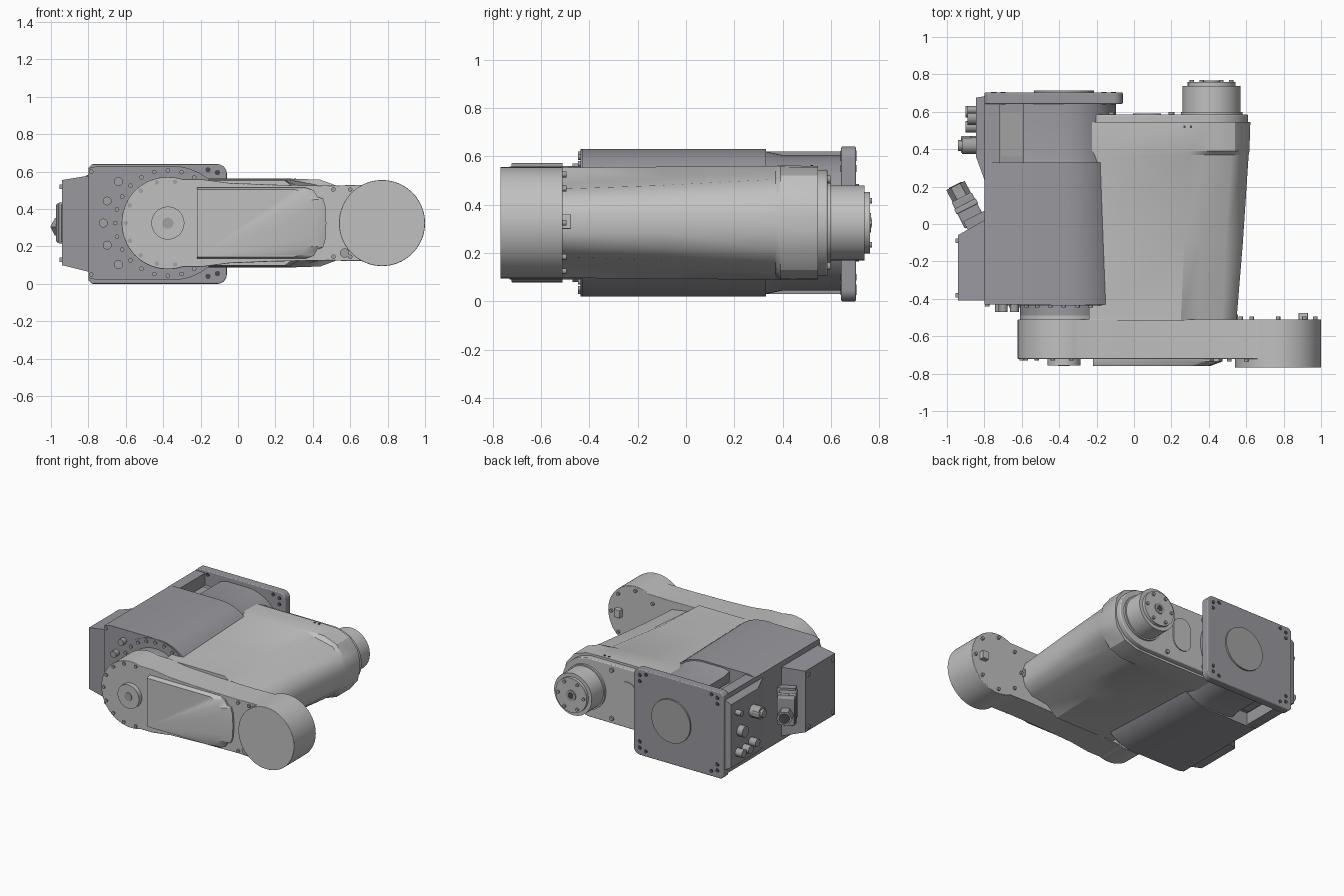
import bpy, bmesh
from math import sin, cos, pi, radians
from mathutils import Vector, Matrix

if "Cube" in bpy.data.objects:
    bpy.data.objects.remove(bpy.data.objects["Cube"])


def material(name, rgb):
    m = bpy.data.materials.new(name)
    m.use_nodes = True
    m.diffuse_color = (*rgb, 1)
    m.node_tree.nodes["Principled BSDF"].inputs["Base Color"].default_value = (*rgb, 1)
    return m


LIGHT = material("light grey", (0.53, 0.53, 0.53))
DARK = material("slate grey", (0.32, 0.315, 0.345))
METAL = material("bolt grey", (0.36, 0.36, 0.37))
HOLE = material("dark hole", (0.07, 0.07, 0.075))

CZ = 0.325      # height of every joint axis
HUB = -0.375    # x of the base joint
TIP = 0.77      # x of the elbow joint
WRIST = 0.415   # x of the wrist joint


def finish(name, bm, mat, bevel=0.0):
    bmesh.ops.recalc_face_normals(bm, faces=bm.faces[:])
    me = bpy.data.meshes.new(name)
    bm.to_mesh(me)
    bm.free()
    ob = bpy.data.objects.new(name, me)
    bpy.context.collection.objects.link(ob)
    me.materials.append(mat)
    if bevel:
        mod = ob.modifiers.new("soft edges", "BEVEL")
        mod.width, mod.segments, mod.limit_method = bevel, 3, "ANGLE"
        mod.angle_limit = radians(40)
    bpy.ops.object.select_all(action="DESELECT")
    ob.select_set(True)
    bpy.context.view_layer.objects.active = ob
    bpy.ops.object.shade_smooth_by_angle(angle=radians(32))
    return ob


def loft(name, rings, mat, bevel=0.0):
    """Skin matching rings of points and cap both ends."""
    bm = bmesh.new()
    loops = [[bm.verts.new(p) for p in ring] for ring in rings]
    n = len(loops[0])
    for a, b in zip(loops, loops[1:]):
        for i in range(n):
            j = (i + 1) % n
            bm.faces.new((a[i], a[j], b[j], b[i]))
    bm.faces.new(loops[0])
    bm.faces.new(loops[-1])
    return finish(name, bm, mat, bevel)


def prism(name, outline, y0, y1, mat, bevel=0.0):
    return loft(name, [[(x, y, z) for x, z in outline] for y in (y0, y1)], mat, bevel)


def arc(cx, r, a0, a1, n, cz=CZ):
    return [(cx + r * cos(radians(a0 + (a1 - a0) * i / n)),
             cz + r * sin(radians(a0 + (a1 - a0) * i / n))) for i in range(n + 1)]


def disc(name, x, z, r, y0, y1, mat, n=64, bevel=0.0):
    return prism(name, arc(x, r, 0, 360 - 360 / n, n - 1, z), y0, y1, mat, bevel)


def box(name, lo, hi, mat, bevel=0.0):
    (x0, y0, z0), (x1, y1, z1) = lo, hi
    return prism(name, [(x0, z0), (x1, z0), (x1, z1), (x0, z1)], y0, y1, mat, bevel)


def mirrored(half):
    """Close an upper half of (x, offset) pairs with its lower mirror image."""
    return [(x, CZ + d) for x, d in half] + [(x, CZ - d) for x, d in reversed(half) if d > 0]


def bolt_ring(name, x, r, y0, y1, size, angles, mat=METAL):
    for a in angles:
        disc(name, x + r * cos(radians(a)), CZ + r * sin(radians(a)), size, y0, y1, mat, 12)


# Base housing: square on its left, round about the joint on its right
def housing(left, r, grow=0.0):
    return [(left, CZ + r - 0.012), (left + 0.05, CZ + r)] + arc(HUB + grow, r, 90, -90, 40) \
        + [(left + 0.05, CZ - r), (left, CZ - r + 0.012)]


loft("base_housing", [[(x, y, z) for x, z in housing(-0.8, 0.305, g)]
                      for y, g in ((-0.43, 0.022), (0.33, 0.0))], DARK)
loft("base_neck", [[(x, y, z) for x, z in housing(left, r)]
                   for y, left, r in ((0.29, -0.59, 0.304), (0.4, -0.59, 0.28), (0.65, -0.59, 0.28))], DARK)
box("recess_core", (-0.74, 0.3, 0.12), (-0.55, 0.65, 0.53), DARK)
box("recess_side_wall", (-0.8, 0.32, 0.03), (-0.72, 0.65, 0.62), DARK)
for z0, z1 in ((0.113, 0.121), (0.529, 0.537)):
    box("recess_cover_plate", (-0.71, 0.36, z0), (-0.6, 0.6, z1), METAL)

# Mounting plate with rounded outer corners, centre cover and fixing holes
corner = 0.05
plate = [(-0.8, 0.62), (-0.78, 0.64)] + arc(-0.06 - corner, corner, 90, 0, 8, 0.64 - corner) \
    + arc(-0.06 - corner, corner, 0, -90, 8, corner) + [(-0.78, 0.0), (-0.8, 0.02)]
prism("mounting_plate", plate, 0.642, 0.703, DARK, 0.006)
disc("plate_cover", HUB, CZ, 0.16, 0.7, 0.715, METAL)
for x in (-0.75, -0.11):
    for side in (-1, 1):
        for dx, dz in ((0, 0.27), (0.05 if x < -0.4 else -0.05, 0.285), (0, 0.225)):
            for y0, y1 in ((0.702, 0.706), (0.639, 0.643)):
                disc("plate_hole", x + dx, CZ + side * dz, 0.014, y0, y1, HOLE, 16)

# Base joint between housing and link
disc("joint_ring", HUB, CZ, 0.305, -0.436, -0.41, DARK)
disc("joint_collar", HUB, CZ, 0.235, -0.49, -0.43, DARK)
bolt_ring("joint_bolt", HUB, 0.282, -0.446, -0.43, 0.012, range(15, 360, 15))
bolt_ring("stop_bolt", HUB, 0.345, -0.47, -0.42, 0.024, (140, 160, 180, 200, 220))
for x in (-0.785, ):
    for z in (0.05, 0.6):
        disc("housing_screw", x, z, 0.012, -0.44, -0.425, METAL, 12)

# Main link: hub end, waist and elbow end
waist = [(-0.2, 0.235), (-0.05, 0.215), (0.2, 0.205), (0.5, 0.2), (0.6, 0.203)]
elbow = [(x, z - CZ) for x, z in arc(TIP, 0.23, 118, 0, 24)]
hub = [(x, z - CZ) for x, z in arc(HUB, 0.247, 180, 72, 24)]
hub[0], elbow[-1] = (hub[0][0], 0.0), (elbow[-1][0], 0.0)
prism("main_link", mirrored(hub + waist + elbow), -0.722, -0.51, LIGHT, 0.004)
disc("link_back_boss", HUB, CZ, 0.235, -0.515, -0.488, LIGHT)
disc("elbow_cap", TIP, CZ, 0.23, -0.768, -0.6, LIGHT, bevel=0.003)
disc("hub_boss", HUB, CZ, 0.088, -0.756, -0.72, LIGHT)
disc("hub_boss_centre", HUB, CZ, 0.03, -0.76, -0.75, METAL, 32)
cover = [(-0.22, 0.19), (0.36, 0.19), (0.405, 0.175), (0.425, 0.14), (0.455, 0.13), (0.47, 0.08), (0.472, 0.0)]
outer = [(x if x < 0 else x - 0.06, d * 0.95) for x, d in cover]
loft("link_cover", [[(x, y, z) for x, z in mirrored(c)]
                    for y, c in ((-0.71, cover), (-0.735, cover), (-0.758, outer))], LIGHT)
bolt_ring("hub_bolt", HUB, 0.225, -0.73, -0.715, 0.012, range(80, 300, 25))
bolt_ring("elbow_bolt", TIP, 0.2, -0.515, -0.495, 0.012, range(0, 360, 45))
for x in (0.51, 0.6):
    for side in (-1, 1):
        disc("link_screw", x, CZ + side * 0.18, 0.012, -0.735, -0.715, METAL, 12)
disc("lower_stop", 0.57, 0.165, 0.025, -0.735, -0.715, METAL, 20)
box("elbow_stop", (0.88, -0.515, 0.3), (0.93, -0.475, 0.36), LIGHT, 0.004)

# Forearm: flat top, sloping shoulder and rounded outer side, flaring to the wrist
sections = (
    (-0.515, [(0.25, 0.228), (0.34, 0.16), (0.47, 0.14), (0.53, 0.09), (0.548, 0.04)]),
    (-0.1, [(0.27, 0.232), (0.355, 0.185), (0.49, 0.155), (0.56, 0.1), (0.582, 0.04)]),
    (0.37, [(0.29, 0.235), (0.38, 0.212), (0.52, 0.18), (0.59, 0.11), (0.613, 0.04)]),
    (0.39, [(0.29, 0.237), (0.44, 0.232), (0.54, 0.195), (0.6, 0.115), (0.617, 0.04)]),
    (0.545, [(0.29, 0.235), (0.44, 0.23), (0.54, 0.195), (0.605, 0.115), (0.622, 0.04)]),
)
loft("forearm", [[(x, y, z) for x, z in mirrored([(-0.24, s[0][1])] + s)] for y, s in sections], LIGHT)
end = [(-0.23, 0.22), (0.4, 0.218)] + [(x, z - CZ) for x, z in arc(0.4, 0.212, 75, 6, 10)]
prism("forearm_end_cap", mirrored(end), 0.54, 0.585, LIGHT, 0.006)
disc("end_cap_oval", 0.07, CZ + 0.05, 0.075, 0.58, 0.592, LIGHT, 40)
box("end_cap_oval_middle", (-0.005, 0.58, CZ - 0.05), (0.145, 0.592, CZ + 0.05), LIGHT)
disc("end_cap_oval_lower", 0.07, CZ - 0.05, 0.075, 0.58, 0.592, LIGHT, 40)
for x in (-0.12, 0.2):
    for side in (-1, 1):
        disc("end_cap_screw", x, CZ + side * 0.18, 0.016, 0.58, 0.598, METAL, 12)
for x in (0.27, 0.305):
    box("forearm_pin_hole", (x - 0.006, 0.514, 0.555), (x + 0.006, 0.526, 0.564), HOLE)
for y in (-0.44, -0.38, -0.32):
    box("forearm_side_clip", (0.51, -0.513, 0.3), (0.556, -0.485, 0.355), METAL)

# Wrist flange at the back of the forearm
disc("wrist_collar", WRIST, CZ, 0.165, 0.58, 0.6, LIGHT)
disc("wrist_body", WRIST, CZ, 0.155, 0.58, 0.738, LIGHT)
disc("wrist_flange", WRIST, CZ, 0.128, 0.73, 0.76, LIGHT)
disc("wrist_bore", WRIST, CZ, 0.04, 0.755, 0.766, METAL, 32)
disc("wrist_bore_hole", WRIST, CZ, 0.022, 0.76, 0.768, HOLE, 24)
bolt_ring("wrist_bolt", WRIST, 0.105, 0.755, 0.77, 0.012, range(0, 360, 60))

# Cable box on the left of the base
def block(x, y0, y1, z0, z1):
    return [(x, y0, z0), (x, y1, z0), (x, y1, z1), (x, y0, z1)]


loft("cable_box", [block(-0.79, -0.41, 0.03, 0.06, 0.58),
                   block(-0.8, -0.41, 0.02, 0.065, 0.578),
                   block(-0.942, -0.41, -0.06, 0.1, 0.555)], DARK)
for y in (-0.38, -0.09):
    for z in (0.13, 0.52):
        box("cable_box_screw", (-0.955, y - 0.012, z - 0.012), (-0.94, y + 0.012, z + 0.012), METAL)

# Connector panel and its sockets
loft("connector_panel", [block(-0.79, 0.21, 0.685, 0.06, 0.59),
                         block(-0.845, 0.36, 0.675, 0.09, 0.56)], DARK)


def socket(y, z, r, length):
    ob = disc("panel_socket", 0, 0, r, 0, length, METAL, 20)
    ob.matrix_world = Matrix.Translation((-0.84, y, z)) @ Matrix.Rotation(pi / 2, 4, "Z")


for y, z, r, length in ((0.42, 0.42, 0.045, 0.08), (0.42, 0.42, 0.03, 0.1), (0.57, 0.33, 0.04, 0.05),
                        (0.6, 0.18, 0.03, 0.06), (0.52, 0.18, 0.03, 0.06), (0.44, 0.2, 0.03, 0.06),
                        (0.61, 0.48, 0.02, 0.05)):
    socket(y, z, r, length)
box("socket_lever", (-0.925, 0.38, 0.4), (-0.87, 0.47, 0.44), METAL, 0.006)

# Angled power plug beside the cable box
tilt = Matrix.Translation((-0.895, 0.09, CZ)) @ Matrix.Rotation(radians(27), 4, "Z")
for ob in (box("plug_body", (-0.06, -0.1, -0.105), (0.06, 0.06, 0.105), DARK, 0.01),
           box("plug_collar", (-0.065, -0.01, -0.11), (0.065, 0.02, 0.11), METAL, 0.006),
           disc("plug_gland", 0, -0.02, 0.055, 0.05, 0.13, METAL, 6),
           disc("plug_opening", 0, -0.02, 0.038, 0.129, 0.134, HOLE, 24),
           box("plug_foot", (-0.05, -0.12, -0.12), (0.12, -0.06, 0.12), DARK)):
    ob.matrix_world = tilt
